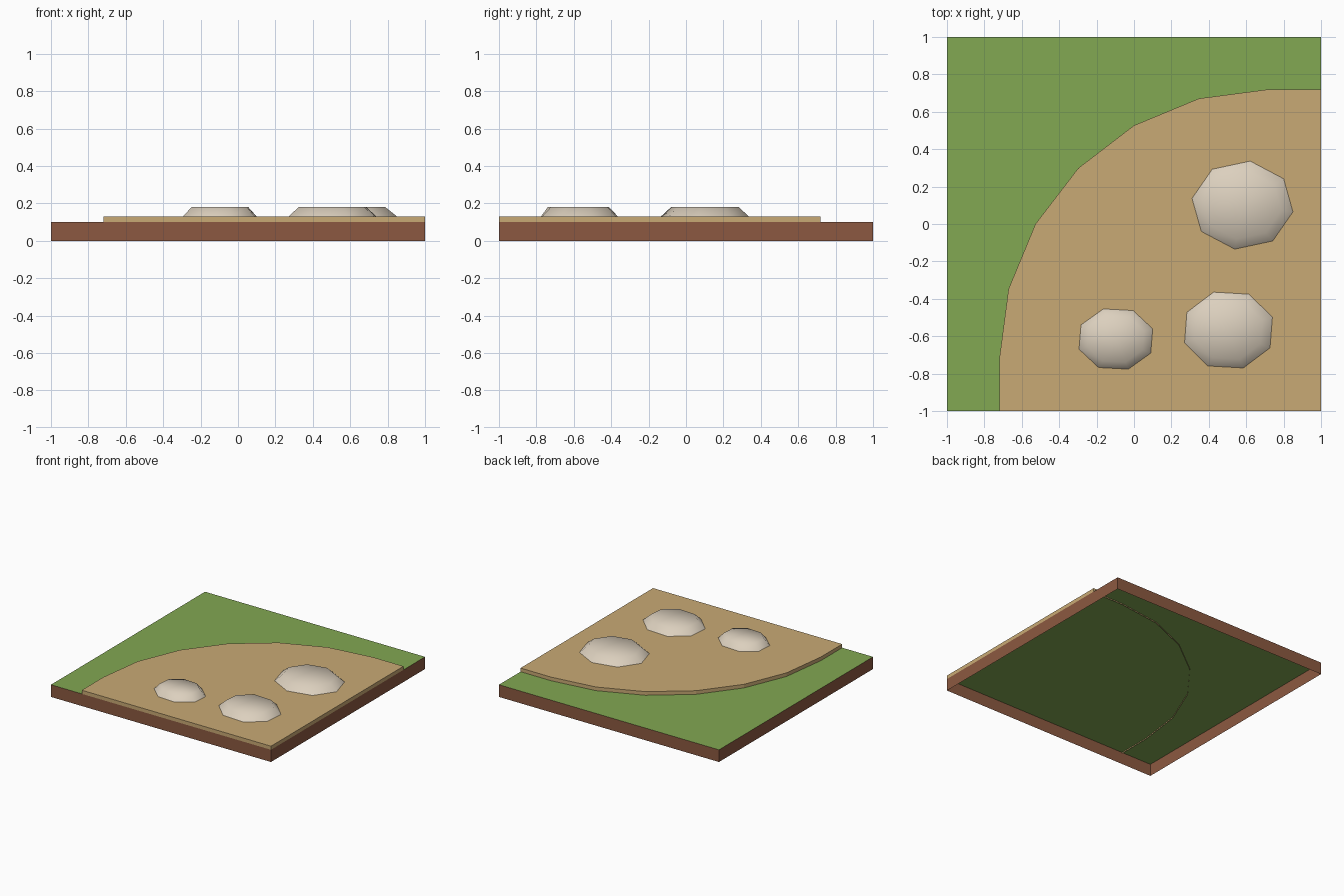
import bpy, bmesh, math

if "Cube" in bpy.data.objects:
    bpy.data.objects.remove(bpy.data.objects["Cube"])


def material(name, r, g, b):
    lin = lambda c: ((c / 255 + 0.055) / 1.055) ** 2.4
    m = bpy.data.materials.new(name)
    m.diffuse_color = (lin(r), lin(g), lin(b), 1)
    m.use_nodes = True
    m.node_tree.nodes["Principled BSDF"].inputs["Base Color"].default_value = m.diffuse_color
    return m


GRASS = material("grass green", 130, 168, 82)
SOIL = material("soil brown", 140, 89, 65)
SAND = material("sand tan", 201, 170, 117)
STONE = material("pale stone", 220, 208, 190)


def finish(bm, name, mats):
    mesh = bpy.data.meshes.new(name)
    bm.to_mesh(mesh)
    bm.free()
    for m in mats:
        mesh.materials.append(m)
    ob = bpy.data.objects.new(name, mesh)
    bpy.context.collection.objects.link(ob)
    return ob


def slab(name, outline, bottom, top, mats, side_index):
    """Open-bottomed plate; bottom gives the lower height of each side wall."""
    bm = bmesh.new()
    upper = [bm.verts.new((x, y, top)) for x, y in outline]
    bm.faces.new(upper)
    n = len(outline)
    for i in range(n):
        j = (i + 1) % n
        a = bm.verts.new((*outline[i], bottom(i)))
        b = bm.verts.new((*outline[j], bottom(i)))
        bm.faces.new((a, b, upper[j], upper[i])).material_index = side_index
    return finish(bm, name, mats)


# Square ground tile: green top, brown sides, hollow below
slab("ground_tile", [(-1, -1), (1, -1), (1, 1), (-1, 1)],
     lambda i: 0.0, 0.1, [GRASS, SOIL], 1)

# Raised sand corner with a faceted quarter-circle edge sunk into the grass
R = 1.44
arc = [(0.72 + R * math.cos(math.radians(a)), -0.72 + R * math.sin(math.radians(a)))
       for a in range(90, 181, 15)]
slab("sand_patch", [(-0.72, -1), (1, -1), (1, 0.72)] + arc,
     lambda i: 0.1 if i < 2 else 0.09, 0.13, [SAND], 0)


# Flat-topped eight-sided stones, smooth shaded
def stone(name, cx, cy, rx, ry, turn):
    bm = bmesh.new()

    def ring(k, z):
        angles = [math.radians(turn + 45 * i) for i in range(8)]
        return [bm.verts.new((cx + k * rx * math.cos(a), cy + k * ry * math.sin(a), z))
                for a in angles]

    low, high = ring(1, 0.13), ring(0.77, 0.18)
    mid = bm.verts.new((cx, cy, 0.18))
    for i in range(8):
        j = (i + 1) % 8
        bm.faces.new((low[i], low[j], high[j], high[i]))
        bm.faces.new((high[i], high[j], mid))
    for f in bm.faces:
        f.smooth = True
    finish(bm, name, [STONE])


stone("small_stone", -0.097, -0.615, 0.208, 0.17, 18.7)
stone("medium_stone", 0.505, -0.567, 0.248, 0.214, 18.7)
stone("large_stone", 0.58, 0.101, 0.273, 0.238, -8.7)
